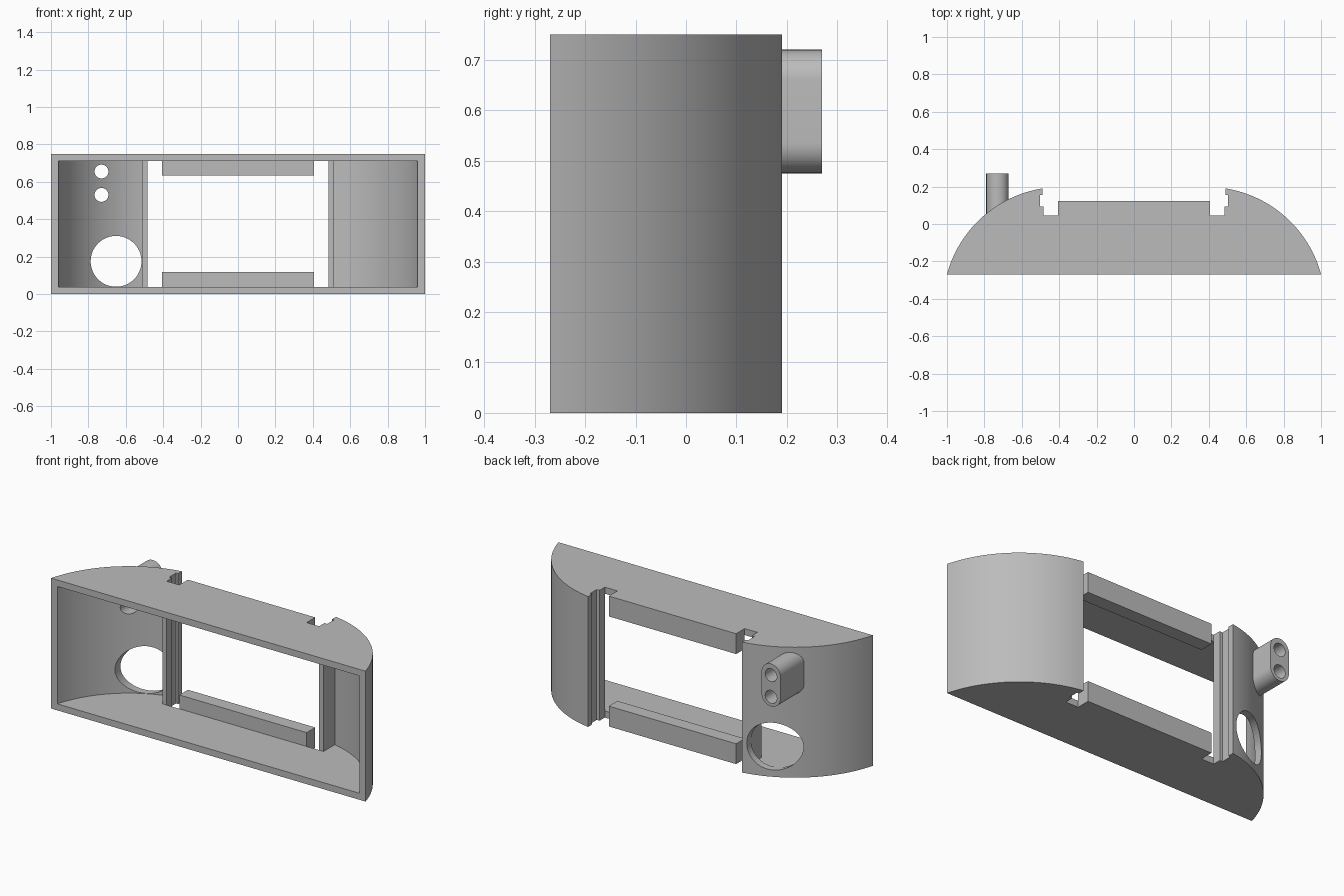
import bpy, bmesh, math
from mathutils import Matrix

if "Cube" in bpy.data.objects:
    bpy.data.objects.remove(bpy.data.objects["Cube"])

grey = bpy.data.materials.new("plain grey")
grey.use_nodes = True
COLOR = (0.5, 0.5, 0.5, 1)
grey.diffuse_color = COLOR
grey.node_tree.nodes["Principled BSDF"].inputs["Base Color"].default_value = COLOR

HEIGHT, PLATE = 0.75, 0.0375
ARC_X, ARC_Y, ARC_R = 0.39, -0.434, 0.632
FRONT, STEP = -0.27, 0.045


def prism(name, pts, lo, hi, along_y=False):
    """Extrude a closed outline along z, or an x-z outline along y."""
    bm = bmesh.new()
    face = bm.faces.new([bm.verts.new((x, y, lo)) for x, y in pts])
    top = bmesh.ops.extrude_face_region(bm, geom=[face])["geom"]
    for v in top:
        if isinstance(v, bmesh.types.BMVert):
            v.co.z = hi
    if along_y:
        bmesh.ops.transform(bm, verts=bm.verts,
                            matrix=Matrix(((1, 0, 0, 0), (0, 0, 1, 0), (0, 1, 0, 0), (0, 0, 0, 1))))
    bmesh.ops.recalc_face_normals(bm, faces=bm.faces)
    mesh = bpy.data.meshes.new(name)
    bm.to_mesh(mesh)
    bm.free()
    mesh.materials.append(grey)
    ob = bpy.data.objects.new(name, mesh)
    bpy.context.collection.objects.link(ob)
    return ob


def combine(target, tool, operation):
    """Apply a boolean and discard the tool."""
    mod = target.modifiers.new(operation, 'BOOLEAN')
    mod.operation, mod.solver, mod.object = operation, 'EXACT', tool
    bpy.context.view_layer.objects.active = target
    bpy.ops.object.modifier_apply(modifier=mod.name)
    bpy.data.objects.remove(tool)


def side_arc(radius, y_start, x_end, steps=28):
    """Curved side from the front edge round to the back."""
    a = math.asin((y_start - ARC_Y) / radius)
    b = math.acos((x_end - ARC_X) / radius)
    return [(ARC_X + radius * math.cos(a + (b - a) * i / steps),
             ARC_Y + radius * math.sin(a + (b - a) * i / steps)) for i in range(steps + 1)]


def mirrored(half):
    return half + [(-x, y) for x, y in reversed(half)]


def disc(x, z, r, start=0, turn=2 * math.pi, n=48):
    return [(x + r * math.cos(start + turn * i / n), z + r * math.sin(start + turn * i / n))
            for i in range(n)]


# Solid body with the stepped slots at the back
slot = [(0.49, 0.155), (0.503, 0.155), (0.503, 0.093), (0.485, 0.093),
        (0.485, STEP), (0.405, STEP), (0.405, 0.123)]
body = prism("housing", mirrored(side_arc(ARC_R, FRONT, 0.49) + slot), 0, HEIGHT)

# Double-barrelled spout on the back
SPOUT_X, LOW, HIGH, SPOUT_R = -0.73, 0.535, 0.66, 0.06
pill = (disc(SPOUT_X, HIGH, SPOUT_R, 0, math.pi, 24) + [(SPOUT_X - SPOUT_R, HIGH)]
        + disc(SPOUT_X, LOW, SPOUT_R, math.pi, math.pi, 24) + [(SPOUT_X + SPOUT_R, LOW)])
combine(body, prism("spout", pill, -0.05, 0.27, True), 'UNION')

# Hollow interior, open at the front and between the back posts
cavity = ([(0.96, -0.4)] + side_arc(ARC_R - 0.038, FRONT, 0.513)
          + [(0.513, STEP), (0.485, STEP), (0.46, 0.07), (0.46, 0.4)])
combine(body, prism("cavity", mirrored(cavity), PLATE, HEIGHT - PLATE), 'DIFFERENCE')

# Spout bores and the large round port
for z, x, r in ((0.53, SPOUT_X, 0.037), (0.655, SPOUT_X, 0.037), (0.175, -0.652, 0.136)):
    combine(body, prism("bore", disc(x, z, r), -0.2, 0.5, True), 'DIFFERENCE')

# Lips along the back edge of both plates
rail = [(0.405, STEP), (0.405, 0.123), (-0.405, 0.123), (-0.405, STEP)]
parts = [body,
         prism("lower_rail", rail, PLATE, 0.117),
         prism("upper_rail", rail, 0.633, HEIGHT - PLATE)]

for ob in parts:
    bpy.ops.object.select_all(action='DESELECT')
    ob.select_set(True)
    bpy.context.view_layer.objects.active = ob
    bpy.ops.object.shade_smooth_by_angle(angle=math.radians(25))
